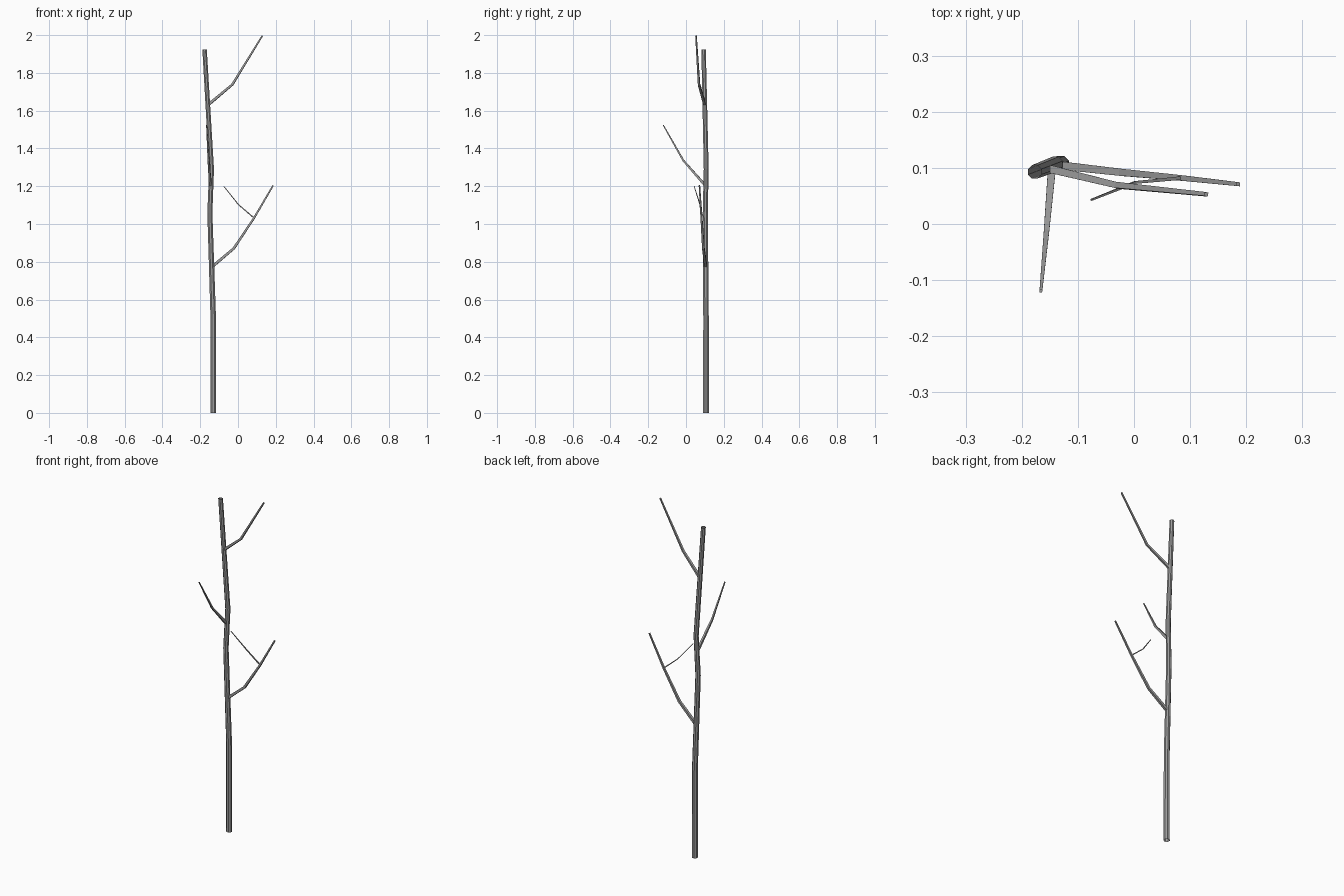
import bpy, bmesh, math
from mathutils import Vector

if "Cube" in bpy.data.objects:
    bpy.data.objects.remove(bpy.data.objects["Cube"])

bark = bpy.data.materials.new("bark")
bark.diffuse_color = (0.33, 0.33, 0.33, 1)
bark.use_nodes = True
bark.node_tree.nodes["Principled BSDF"].inputs["Base Color"].default_value = bark.diffuse_color

def tube(name, points, sides, level=False):
    """Tapered flat-sided, open-ended limb through (x, y, z, radius) points."""
    pos = [Vector(p[:3]) for p in points]
    bm = bmesh.new()
    rings = []
    ref = None
    for i, p in enumerate(pos):
        # ring direction halfway between neighbouring segments
        d = Vector()
        if i > 0:
            d += (p - pos[i - 1]).normalized()
        if i < len(pos) - 1:
            d += (pos[i + 1] - p).normalized()
        d.normalize()
        if level:
            d = Vector((0, 0, 1))
        if ref is None:
            ref = Vector((1, 0, 0)) if level else d.cross(Vector((0, 0, 1)))
        u = (ref - d * ref.dot(d)).normalized()
        ref = u
        v = d.cross(u)
        r = points[i][3]
        rings.append([bm.verts.new(p + r * (u * math.cos(a) + v * math.sin(a)))
                      for a in (2 * math.pi * (k + 0.5) / sides for k in range(sides))])
    for a, b in zip(rings, rings[1:]):
        for k in range(sides):
            n = (k + 1) % sides
            bm.faces.new((a[k], a[n], b[n], b[k]))
    mesh = bpy.data.meshes.new(name)
    bm.to_mesh(mesh)
    bm.free()
    mesh.materials.append(bark)
    obj = bpy.data.objects.new(name, mesh)
    bpy.context.collection.objects.link(obj)
    return obj

# Trunk, slightly crooked
tube("trunk", [(-0.131, 0.106, 0, 0.0165), (-0.131, 0.106, 0.5, 0.0158),
               (-0.149, 0.102, 1.06, 0.0145), (-0.140, 0.107, 1.29, 0.0140),
               (-0.177, 0.093, 1.925, 0.0128)], 8, level=True)

# Lower branch and its twig
tube("lower_branch", [(-0.138, 0.105, 0.773, 0.0105), (-0.022, 0.092, 0.871, 0.009),
                      (0.085, 0.082, 1.032, 0.007), (0.186, 0.071, 1.204, 0.005)], 4)
tube("lower_twig", [(0.085, 0.082, 1.032, 0.0045), (0.002, 0.074, 1.103, 0.0035),
                    (-0.076, 0.043, 1.201, 0.0023)], 4)

# Forward-reaching middle branch
tube("middle_branch", [(-0.146, 0.103, 1.203, 0.010), (-0.156, -0.014, 1.336, 0.0068),
                       (-0.166, -0.120, 1.523, 0.0035)], 4)

# Upper branch
tube("upper_branch", [(-0.158, 0.100, 1.631, 0.010), (-0.030, 0.069, 1.738, 0.0078),
                      (0.129, 0.053, 1.997, 0.005)], 4)
